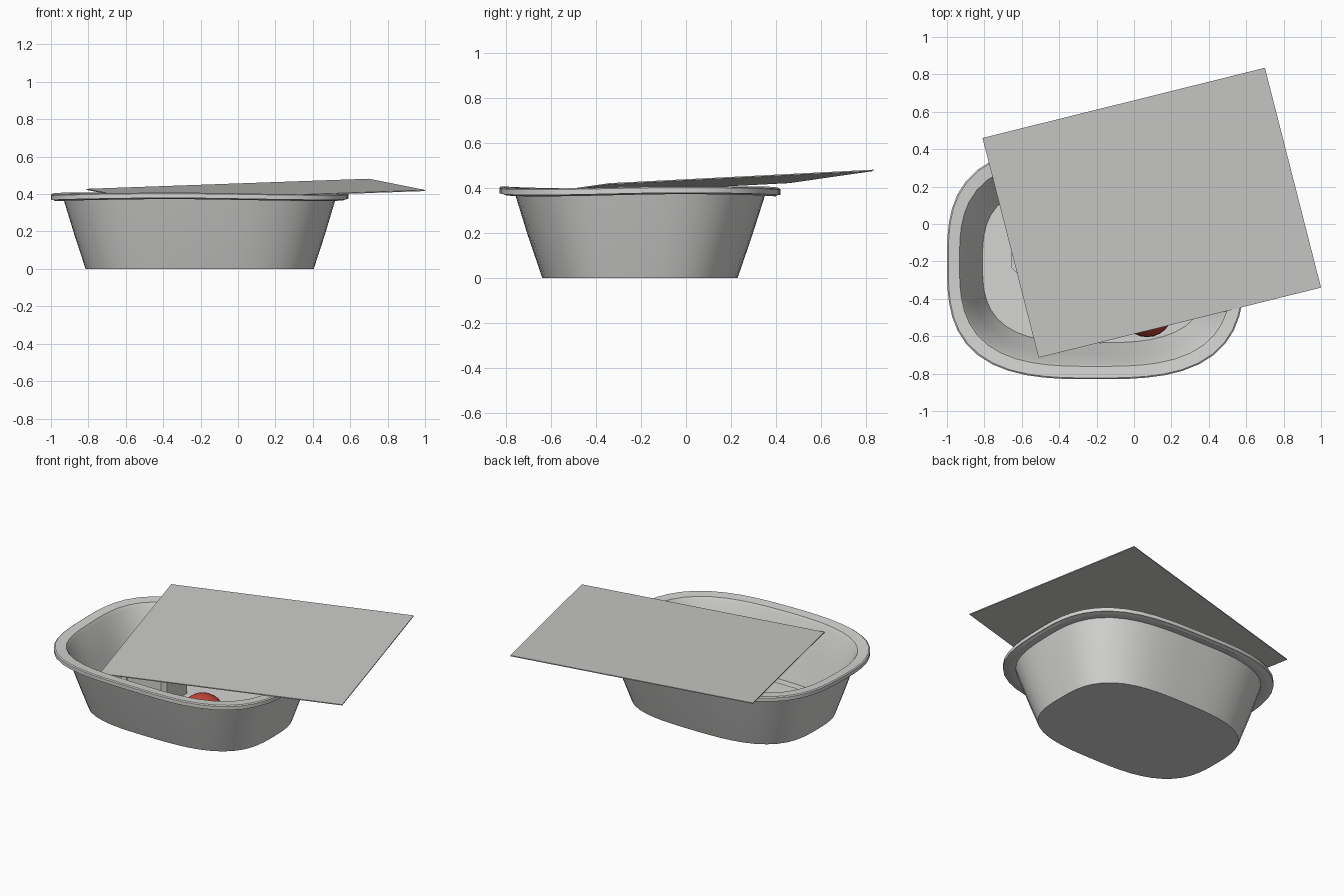
import bpy, bmesh, math
from mathutils import Vector

if "Cube" in bpy.data.objects:
    bpy.data.objects.remove(bpy.data.objects["Cube"])


def material(name, colour):
    m = bpy.data.materials.new(name)
    m.diffuse_color = (*colour, 1)
    m.use_nodes = True
    m.node_tree.nodes["Principled BSDF"].inputs["Base Color"].default_value = m.diffuse_color
    return m


tub_grey = material("tub_grey", (0.66, 0.66, 0.65))
sheet_grey = material("sheet_grey", (0.58, 0.58, 0.57))
red = material("ball_red", (0.55, 0.06, 0.04))


def finish(bm, name, mat, smooth=None):
    bmesh.ops.recalc_face_normals(bm, faces=bm.faces)
    mesh = bpy.data.meshes.new(name)
    bm.to_mesh(mesh)
    bm.free()
    mesh.materials.append(mat)
    ob = bpy.data.objects.new(name, mesh)
    bpy.context.collection.objects.link(ob)
    if smooth:
        bpy.ops.object.select_all(action='DESELECT')
        ob.select_set(True)
        bpy.context.view_layer.objects.active = ob
        bpy.ops.object.shade_smooth_by_angle(angle=math.radians(smooth))
    return ob


# Tub: rounded-rectangle loops lofted from the underside, over the rim, to the floor
CX, CY, SIDES = -0.205, -0.205, 56


def loop(bm, hx, hy, z):
    verts = []
    for i in range(SIDES):
        a = 2 * math.pi * i / SIDES
        c, s = math.cos(a), math.sin(a)
        r = (abs(c) ** 3 + abs(s) ** 3) ** (-1 / 3)
        wave = 0.005 * math.sin(3 * a + 0.6) * min(1, z / 0.36) ** 4
        verts.append(bm.verts.new((CX + hx * r * c, CY + hy * r * s, z + wave)))
    return verts


profile = [
    (0.61, 0.435, 0.0), (0.672, 0.500, 0.19), (0.727, 0.557, 0.372),
    (0.775, 0.605, 0.368), (0.785, 0.615, 0.374), (0.795, 0.625, 0.374),
    (0.795, 0.625, 0.398), (0.788, 0.618, 0.403), (0.728, 0.556, 0.398),
    (0.715, 0.543, 0.375), (0.662, 0.488, 0.19), (0.605, 0.430, 0.015),
]
bm = bmesh.new()
rings = [loop(bm, *p) for p in profile]
for lower, upper in zip(rings, rings[1:]):
    for i in range(SIDES):
        j = (i + 1) % SIDES
        bm.faces.new((lower[i], lower[j], upper[j], upper[i]))
bm.faces.new(rings[0])
bm.faces.new(rings[-1])
finish(bm, "tub", tub_grey, 35)

# Thin flat sheet resting askew on the rim
bm = bmesh.new()
corners = [(-0.81, 0.46, 0.422), (-0.51, -0.715, 0.362),
           (1.0, -0.34, 0.416), (0.70, 0.835, 0.476)]
bottom = [bm.verts.new(c) for c in corners]
top = [bm.verts.new(Vector(c) + Vector((0, 0, 0.006))) for c in corners]
bm.faces.new(bottom)
bm.faces.new(top)
for i in range(4):
    j = (i + 1) % 4
    bm.faces.new((bottom[i], bottom[j], top[j], top[i]))
finish(bm, "cover_sheet", sheet_grey)

# Red ball on the floor of the tub
bm = bmesh.new()
bmesh.ops.create_uvsphere(bm, u_segments=24, v_segments=14, radius=0.137)
bmesh.ops.translate(bm, verts=bm.verts, vec=(0.07, -0.468, 0.152))
finish(bm, "ball", red, 60)

# Chamfered block on the floor of the tub
bm = bmesh.new()
bmesh.ops.create_cube(bm, size=1)
bmesh.ops.scale(bm, verts=bm.verts, vec=(0.30, 0.26, 0.185))
bmesh.ops.translate(bm, verts=bm.verts, vec=(-0.505, -0.13, 0.1075))
upright = [e for e in bm.edges if abs(e.verts[0].co.z - e.verts[1].co.z) > 0.1]
bmesh.ops.bevel(bm, geom=upright, offset=0.026, segments=1, affect='EDGES')
finish(bm, "block", tub_grey)
